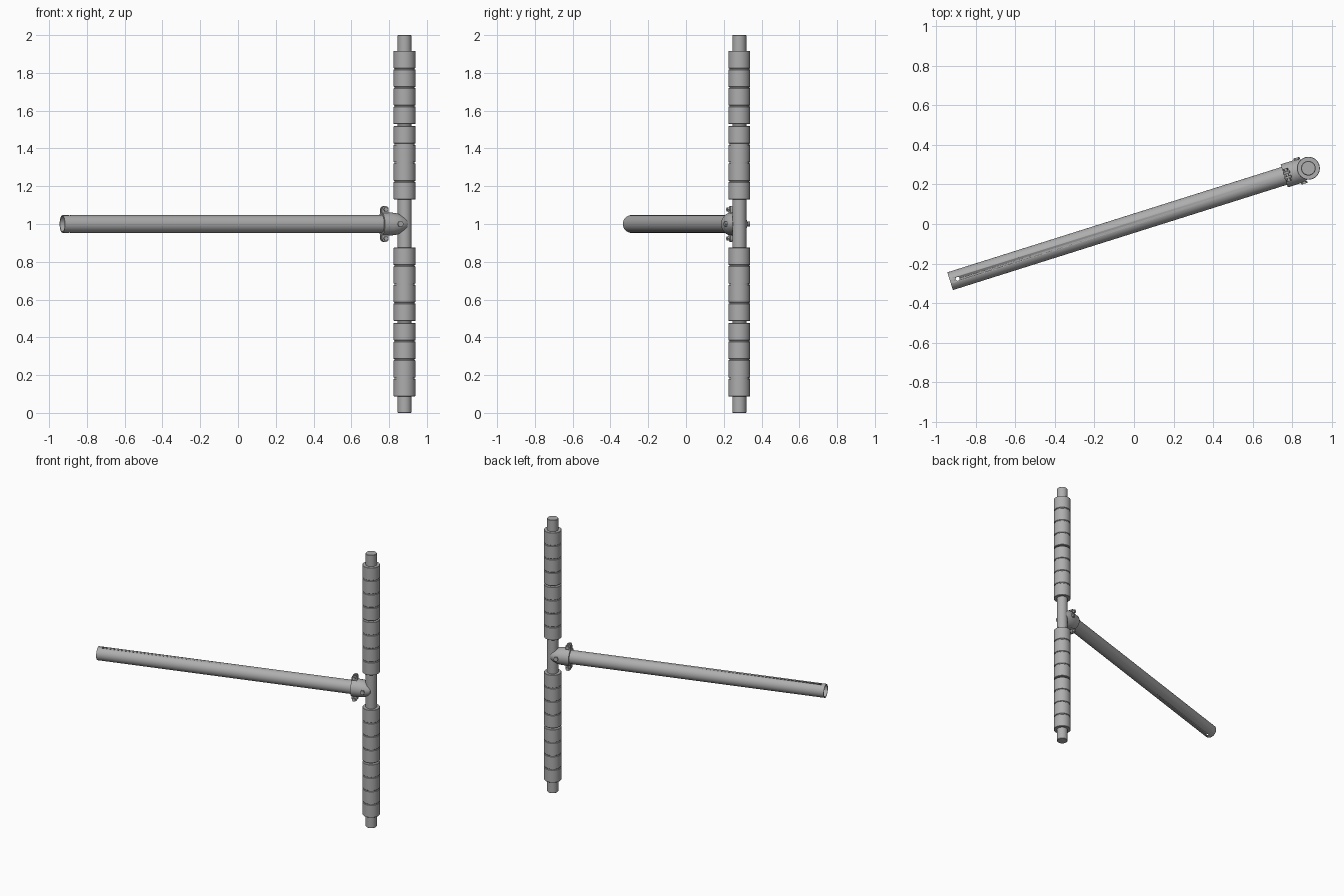
import bpy, bmesh, math
from mathutils import Matrix, Vector

cube = bpy.data.objects.get("Cube")
if cube:
    bpy.data.objects.remove(cube, do_unlink=True)

steel = bpy.data.materials.new("grey_steel")
steel.use_nodes = True
GREY = (0.42, 0.42, 0.42, 1)
steel.diffuse_color = GREY
steel.node_tree.nodes["Principled BSDF"].inputs["Base Color"].default_value = GREY

POLE = Vector((0.882, 0.282, 0))
UP = Matrix.Translation(POLE)
# Arm frame: x runs along the arm with the pole at the origin, z is up
ARM = Matrix.Translation(POLE + Vector((0, 0, 1))) @ Matrix.Rotation(math.radians(17.5), 4, 'Z')
ALONG = ARM @ Matrix.Rotation(math.pi / 2, 4, 'Y')
ACROSS = Matrix.Rotation(math.pi / 2, 4, 'X')


def finish(name, bm, matrix):
    bmesh.ops.recalc_face_normals(bm, faces=bm.faces)
    mesh = bpy.data.meshes.new(name)
    bm.to_mesh(mesh)
    bm.free()
    mesh.transform(matrix)
    mesh.materials.append(steel)
    obj = bpy.data.objects.new(name, mesh)
    bpy.context.collection.objects.link(obj)
    bpy.ops.object.select_all(action='DESELECT')
    obj.select_set(True)
    bpy.context.view_layer.objects.active = obj
    bpy.ops.object.shade_smooth_by_angle(angle=math.radians(35))
    return obj


def lathe(name, profile, matrix, sides=40, hollow=False):
    """Rings of (radius_x, radius_y, height); hollow joins last ring to first."""
    bm = bmesh.new()
    rings = []
    for rx, ry, h in profile:
        rings.append([bm.verts.new((rx * math.cos(math.tau * i / sides),
                                    ry * math.sin(math.tau * i / sides), h))
                      for i in range(sides)])
    pairs = list(zip(rings, rings[1:]))
    if hollow:
        pairs.append((rings[-1], rings[0]))
    else:
        bm.faces.new(rings[0])
        bm.faces.new(rings[-1])
    for a, b in pairs:
        for i in range(sides):
            j = (i + 1) % sides
            bm.faces.new((a[i], a[j], b[j], b[i]))
    return finish(name, bm, matrix)


def rod(name, r, z0, z1, matrix, sides=40, bevel=0.0):
    rings = [(r, r, z0), (r, r, z1)]
    if bevel:
        c = r - bevel
        rings = [(c, c, z0), (r, r, z0 + bevel), (r, r, z1 - bevel), (c, c, z1)]
    return lathe(name, rings, matrix, sides)


def ear_plate(name, matrix, sign):
    """Lug with a rounded outer end, rising from the clamp."""
    bm = bmesh.new()
    outline = [(-0.018, 0.05), (0.018, 0.05)]
    for i in range(9):
        a = math.pi * i / 8
        outline.append((0.018 * math.cos(a), 0.079 + 0.016 * math.sin(a)))
    face = bm.faces.new([bm.verts.new((x, -0.006, z * sign)) for x, z in outline])
    out = bmesh.ops.extrude_face_region(bm, geom=[face])
    bmesh.ops.translate(bm, vec=(0, 0.012, 0),
                        verts=[v for v in out["geom"] if isinstance(v, bmesh.types.BMVert)])
    return finish(name, bm, matrix)


def bolt(name, r, half, matrix):
    """Shaft across the arm, with hexagonal head and nut."""
    rod(name + "_shaft", r, -half, half, matrix @ ACROSS, 16)
    for side, s in (("head", 1), ("nut", -1)):
        ends = sorted((s * half, s * (half - 0.011)))
        rod(name + "_" + side, r * 1.8, ends[0], ends[1], matrix @ ACROSS, 6)


# Vertical pole
rod("pole", 0.037, 0, 2, UP, bevel=0.003)

# Four stacks of grip rings on recessed cores
PITCH = 0.0985
for n, base in enumerate((0.088, 0.487, 1.13, 1.529)):
    rod(f"grip_core_{n + 1}", 0.053, base + 0.002, base + 4 * PITCH - 0.008, UP)
    for i in range(4):
        z = base + i * PITCH
        rod(f"grip_ring_{n + 1}_{i + 1}", 0.058, z, z + PITCH - 0.006, UP, bevel=0.002)

# Hollow arm with a vertical pin hole near its open end
END = -1.9
arm = lathe("arm_tube", [(0.047, 0.047, END), (0.047, 0.047, -0.06),
                         (0.041, 0.041, -0.06), (0.041, 0.041, END)], ALONG, hollow=True)
cutter = rod("pin_hole_cutter", 0.01, -0.1, 0.1,
             ARM @ Matrix.Translation((END + 0.04, 0, 0)), 20)
cutter.hide_render = True
cut = arm.modifiers.new("pin_hole", 'BOOLEAN')
cut.operation = 'DIFFERENCE'
cut.object = cutter
cut.solver = 'EXACT'
bpy.context.view_layer.objects.active = arm
bpy.ops.object.modifier_apply(modifier="pin_hole")
bpy.data.objects.remove(cutter, do_unlink=True)

# Clamp socket narrowing onto the pole
lathe("clamp_socket", [(0.047, 0.047, -0.128), (0.061, 0.061, -0.128), (0.061, 0.061, -0.075),
                       (0.057, 0.06, -0.045), (0.042, 0.05, -0.01), (0.034, 0.04, 0.005)], ALONG)

# Paired lugs above and below the clamp, each with a bolt
for side, sign in (("upper", 1), ("lower", -1)):
    for face, y in (("front", -0.012), ("back", 0.012)):
        ear_plate(f"{side}_{face}_lug", ARM @ Matrix.Translation((-0.112, y, 0)), sign)
    bolt(f"{side}_lug_bolt", 0.007, 0.034,
         ARM @ Matrix.Translation((-0.112, 0, sign * 0.077)))

# Cross bolt holding the socket to the pole
bolt("socket_bolt", 0.009, 0.069, ARM @ Matrix.Translation((-0.042, 0, 0)))
